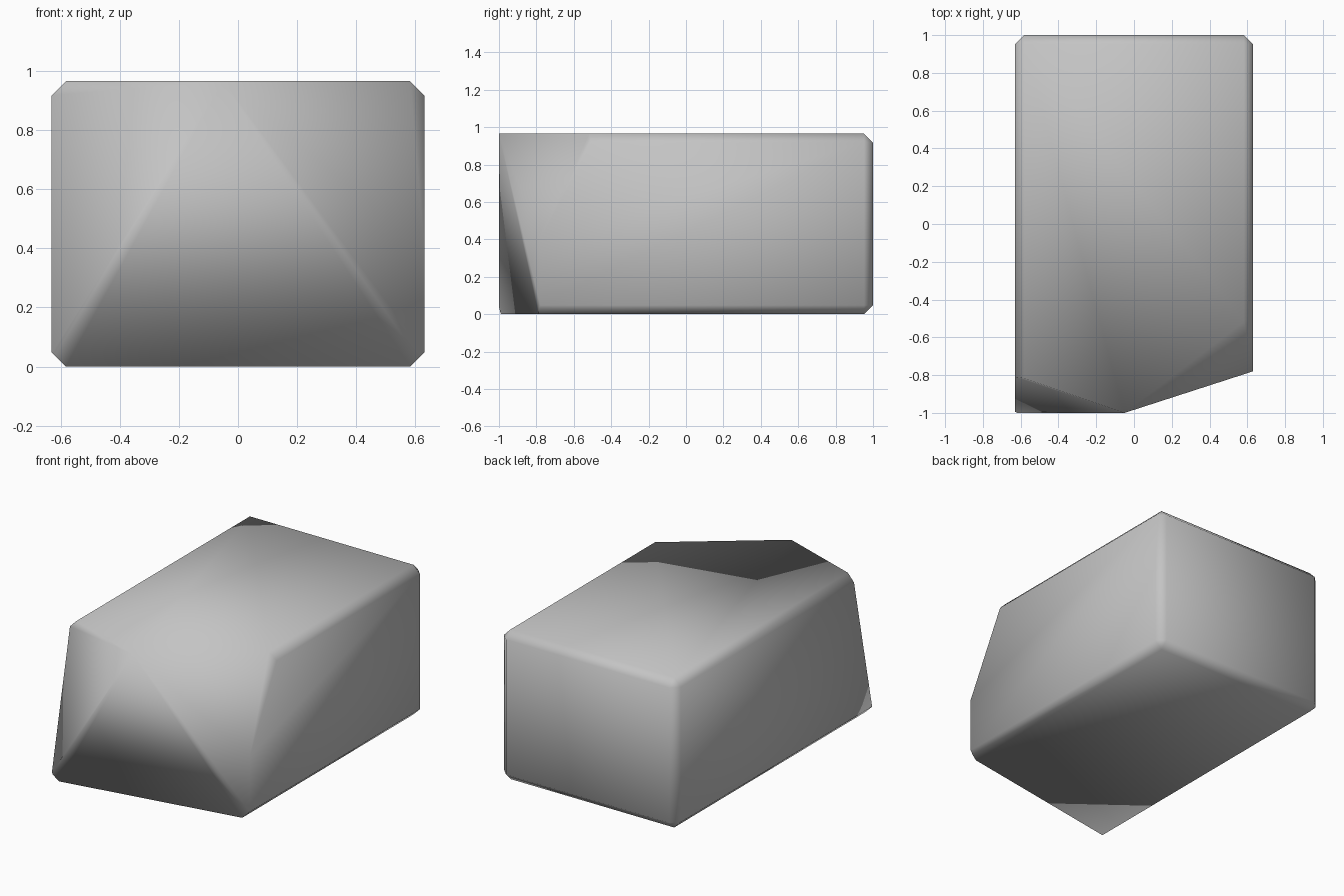
import bpy
import bmesh
from mathutils import Vector

cube = bpy.data.objects.get("Cube")
if cube:
    bpy.data.objects.remove(cube)

HALF_W, FRONT, BACK, HEIGHT = 0.63, -1.3, 1.0, 0.965

# Single grey material
grey = bpy.data.materials.new("stone_grey")
grey.use_nodes = True
colour = (0.55, 0.55, 0.55, 1)
grey.diffuse_color = colour
grey.node_tree.nodes["Principled BSDF"].inputs["Base Color"].default_value = colour

# Chamfered block, left overlong at the front
bm = bmesh.new()
bmesh.ops.create_cube(bm, size=1)
for v in bm.verts:
    v.co.x *= 2 * HALF_W
    v.co.y = BACK if v.co.y > 0 else FRONT
    v.co.z = HEIGHT if v.co.z > 0 else 0
bmesh.ops.bevel(bm, geom=bm.edges[:], offset=0.048, offset_type='OFFSET',
                segments=1, profile=0.5, affect='EDGES')

# Corners of the broken front
peak = Vector((-0.05, -1, HEIGHT))
top_right = Vector((-HALF_W, -0.8, HEIGHT))
top_left = Vector((HALF_W, -0.48, HEIGHT))
notch = Vector((HALF_W, -0.78, 0.4))
foot_left = Vector((HALF_W, -0.78, 0))
foot_right = Vector((-HALF_W, -1, 0.02))
facets = [(top_right, peak, foot_right), (peak, foot_right, foot_left),
          (peak, foot_left, notch), (peak, notch, top_left)]

# Slice each facet off the front and cap it
for a, b, c in facets:
    normal = (b - a).cross(c - a).normalized()
    if normal.y > 0:
        normal.negate()
    cut = bmesh.ops.bisect_plane(
        bm, geom=bm.verts[:] + bm.edges[:] + bm.faces[:], dist=1e-5,
        plane_co=a, plane_no=normal, clear_outer=True)
    rim = [e for e in cut["geom_cut"] if isinstance(e, bmesh.types.BMEdge)]
    bmesh.ops.holes_fill(bm, edges=rim, sides=0)

bmesh.ops.remove_doubles(bm, verts=bm.verts[:], dist=0.002)
bmesh.ops.recalc_face_normals(bm, faces=bm.faces[:])
for f in bm.faces:
    f.smooth = True

mesh = bpy.data.meshes.new("stone_block")
bm.to_mesh(mesh)
bm.free()
mesh.materials.append(grey)
block = bpy.data.objects.new("stone_block", mesh)
bpy.context.collection.objects.link(block)
